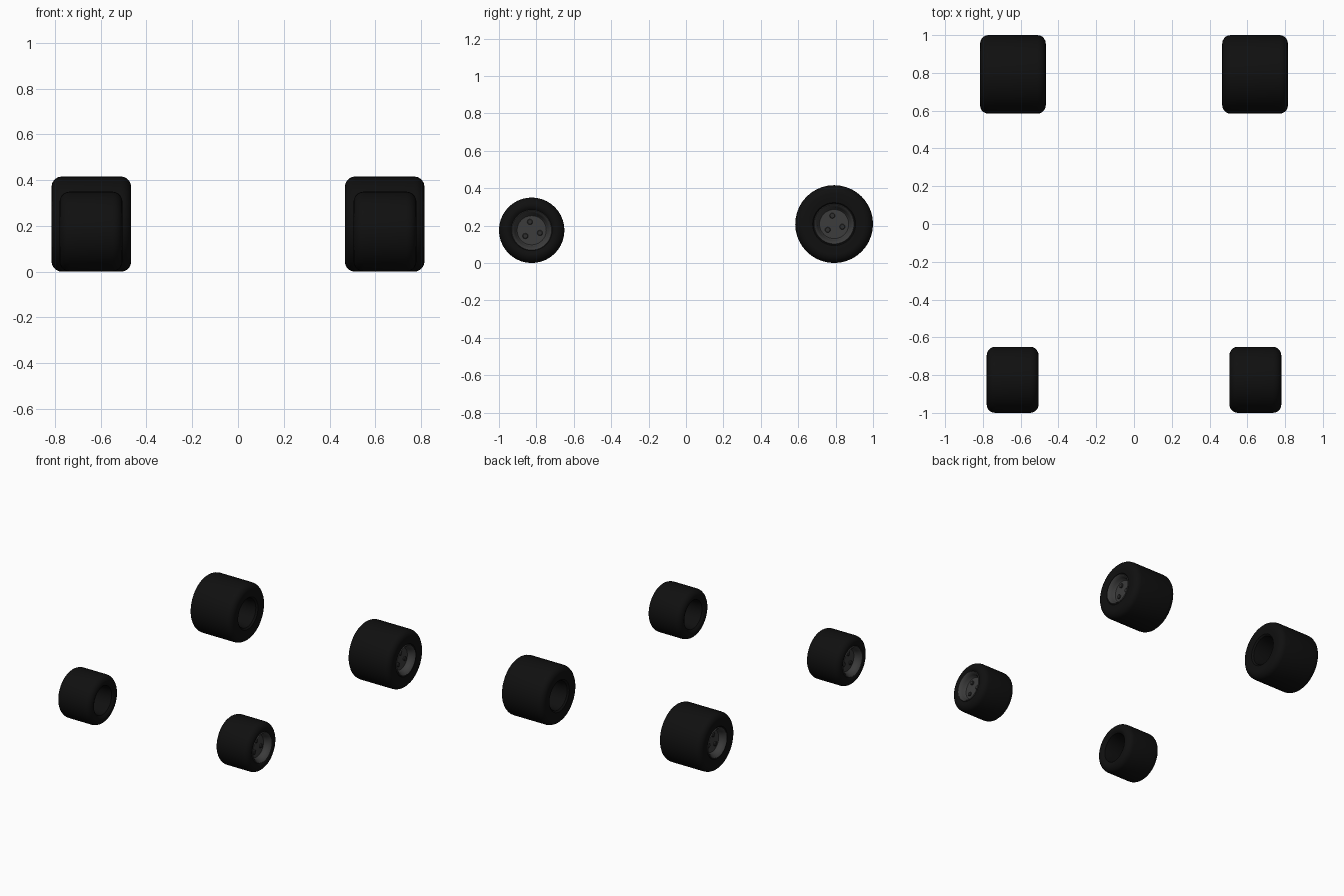
import bpy, bmesh
from math import cos, sin, radians, tau, pi

if "Cube" in bpy.data.objects:
    bpy.data.objects.remove(bpy.data.objects["Cube"])

SEG = 40


def material(name, value):
    m = bpy.data.materials.new(name)
    m.diffuse_color = (value, value, value, 1)
    m.use_nodes = True
    m.node_tree.nodes["Principled BSDF"].inputs["Base Color"].default_value = m.diffuse_color
    return m


rubber = material("rubber", 0.005)
metal = material("rim_grey", 0.045)
bolt_metal = material("bolt_grey", 0.03)


def lathe(name, profile, centre, side, mat, segs=SEG, offset=(0, 0)):
    """Revolve a closed (x, radius) profile about an axle parallel to x."""
    bm = bmesh.new()
    cy, cz = centre[0] + offset[0], centre[1] + offset[1]
    rings = []
    for x, r in profile:
        if r == 0:
            rings.append([bm.verts.new((side * x, cy, cz))] * segs)
        else:
            rings.append([bm.verts.new((side * x, cy + r * cos(tau * i / segs),
                                        cz + r * sin(tau * i / segs)))
                          for i in range(segs)])
    for k, a in enumerate(rings):
        b = rings[(k + 1) % len(rings)]
        for i in range(segs):
            j = (i + 1) % segs
            loop = list(dict.fromkeys((a[i], a[j], b[j], b[i])))
            if len(loop) > 2:
                bm.faces.new(loop)
    bmesh.ops.recalc_face_normals(bm, faces=bm.faces)
    mesh = bpy.data.meshes.new(name)
    bm.to_mesh(mesh)
    bm.free()
    obj = bpy.data.objects.new(name, mesh)
    bpy.context.collection.objects.link(obj)
    mesh.materials.append(mat)
    bpy.ops.object.select_all(action='DESELECT')
    obj.select_set(True)
    bpy.context.view_layer.objects.active = obj
    bpy.ops.object.shade_smooth_by_angle(angle=radians(35))
    return obj


def arc(cx, cr, rad, a0, a1, n=5):
    return [(cx + rad * cos(a0 + (a1 - a0) * i / n),
             cr + rad * sin(a0 + (a1 - a0) * i / n)) for i in range(n + 1)]


def wheel(label, y, radius, x_in, x_out, side):
    c = (y, radius)
    k = 0.045
    # Tyre: fat rounded tread, slightly bulging walls, open centre
    tyre = (arc(x_out - k, radius - k, k, 0, pi / 2)
            + arc(x_in + k, radius - k, k, pi / 2, pi)
            + [(x_in + 0.006, 0.115), (x_in + 0.016, 0.104), (x_in + 0.05, 0.098),
               (x_out - 0.05, 0.098), (x_out - 0.016, 0.104), (x_out - 0.006, 0.115)])
    lathe(label + "_tyre", tyre, c, side, rubber)
    # Rim: raised lip around a sunken dish
    rim = [(x_out - 0.05, 0), (x_out - 0.05, 0.078), (x_out - 0.044, 0.084),
           (x_out - 0.026, 0.088), (x_out - 0.008, 0.101), (x_out - 0.004, 0.106),
           (x_out - 0.010, 0.109), (x_out - 0.03, 0.103), (x_out - 0.06, 0.1),
           (x_out - 0.066, 0.098), (x_out - 0.066, 0)]
    lathe(label + "_rim", rim, c, side, metal)
    # Dark backing of the rim, seen deep inside the wheel
    lathe(label + "_rim_backing", [(x_out - 0.067, 0), (x_out - 0.067, 0.1),
                                   (x_out - 0.08, 0.1), (x_out - 0.08, 0)],
          c, side, rubber)
    # Three wheel bolts
    for n in range(3):
        a = radians(102 + 120 * n)
        b = x_out - 0.05
        lathe(f"{label}_bolt_{n + 1}",
              [(b - 0.002, 0), (b - 0.002, 0.015), (b + 0.007, 0.015),
               (b + 0.010, 0.012), (b + 0.010, 0)],
              c, side, bolt_metal, 12, (0.046 * cos(a), 0.046 * sin(a)))


for side, word in ((1, "right"), (-1, "left")):
    wheel("front_" + word, -0.825, 0.175, 0.505, 0.78, side)
    wheel("rear_" + word, 0.792, 0.208, 0.467, 0.815, side)
